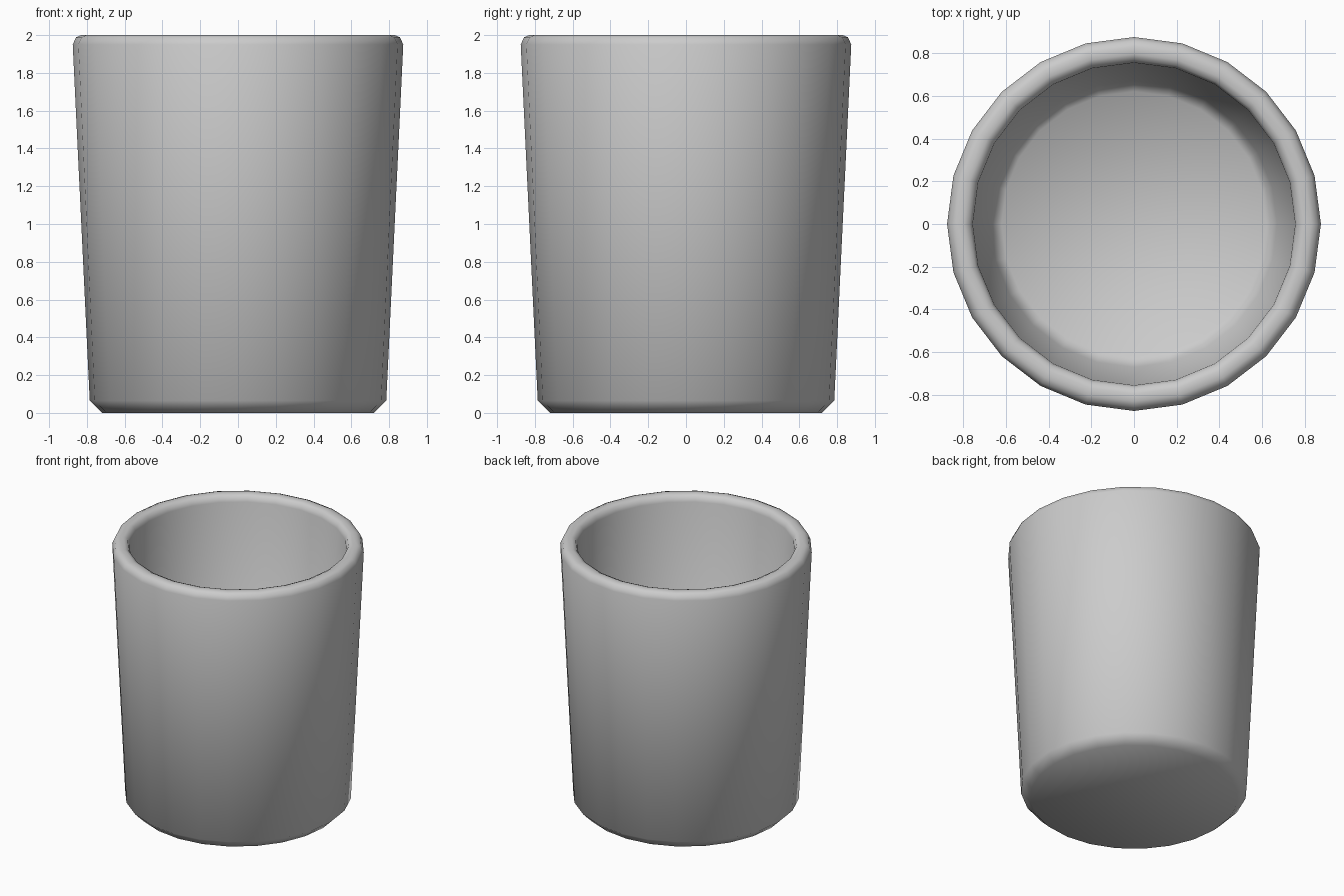
import bpy, bmesh, math

if "Cube" in bpy.data.objects:
    bpy.data.objects.remove(bpy.data.objects["Cube"])

SIDES = 24

# Cup profile (radius, height): outer base -> outer wall -> rounded rim -> inner wall -> floor
profile = [
    (0.72, 0.0), (0.785, 0.065), (0.875, 1.95), (0.858, 1.988), (0.83, 2.0),
    (0.795, 2.0), (0.768, 1.988), (0.755, 1.95), (0.67, 0.17), (0.62, 0.12),
]

bm = bmesh.new()
rings = []
for r, z in profile:
    rings.append([bm.verts.new((r * math.cos(2 * math.pi * i / SIDES),
                                r * math.sin(2 * math.pi * i / SIDES), z))
                  for i in range(SIDES)])

# Walls between neighbouring rings
for a, b in zip(rings, rings[1:]):
    for i in range(SIDES):
        j = (i + 1) % SIDES
        bm.faces.new((a[i], a[j], b[j], b[i]))

# Underside and inner floor
bm.faces.new(rings[0][::-1])
bm.faces.new(rings[-1])
bmesh.ops.recalc_face_normals(bm, faces=bm.faces[:])

mesh = bpy.data.meshes.new("cup")
bm.to_mesh(mesh)
bm.free()
cup = bpy.data.objects.new("cup", mesh)
bpy.context.collection.objects.link(cup)

# Soft shading all over
bpy.context.view_layer.objects.active = cup
cup.select_set(True)
bpy.ops.object.shade_smooth_by_angle(angle=math.radians(60))
